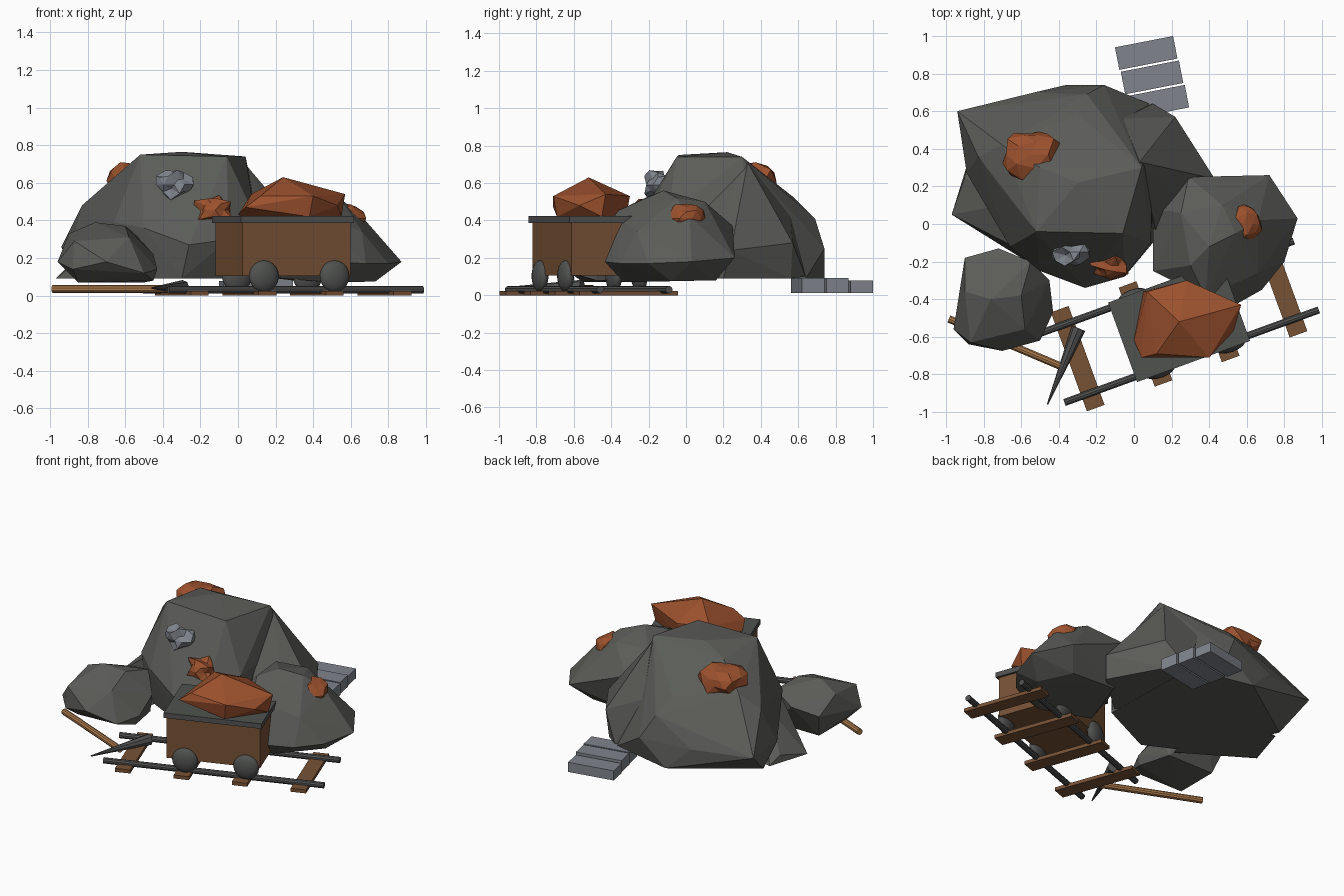
import bpy, bmesh, math, random
from mathutils import Vector, Matrix, Euler

default_cube = bpy.data.objects.get("Cube")
if default_cube:
    bpy.data.objects.remove(default_cube, do_unlink=True)
random.seed(4)


def make_material(name, red, green, blue):
    material = bpy.data.materials.new(name)
    material.use_nodes = True
    colour = (red, green, blue, 1)
    material.diffuse_color = colour
    material.node_tree.nodes["Principled BSDF"].inputs["Base Color"].default_value = colour
    return material


stone = make_material("grey stone", .105, .108, .098)
iron = make_material("dark iron", .08, .084, .08)
timber = make_material("brown timber", .185, .084, .036)
handle_wood = make_material("pale handle wood", .4, .19, .07)
copper = make_material("orange ore", .33, .082, .027)
silver = make_material("blue grey metal", .215, .235, .265)


def finish(name, bm, material, matrix=None):
    """Turn a bmesh into a named object with one material."""
    if matrix:
        bm.transform(matrix)
    bmesh.ops.recalc_face_normals(bm, faces=bm.faces[:])
    mesh = bpy.data.meshes.new(name)
    bm.to_mesh(mesh)
    bm.free()
    mesh.materials.append(material)
    obj = bpy.data.objects.new(name, mesh)
    bpy.context.collection.objects.link(obj)
    return obj


def hull(name, points, material):
    """Faceted boulder stretched around a few corner points."""
    bm = bmesh.new()
    for point in points:
        bm.verts.new(point)
    result = bmesh.ops.convex_hull(bm, input=bm.verts[:])
    loose = [v for v in result["geom_interior"] if isinstance(v, bmesh.types.BMVert)]
    bmesh.ops.delete(bm, geom=loose, context="VERTS")
    return finish(name, bm, material)


def box(name, centre, size, material, frame=Matrix()):
    bm = bmesh.new()
    bmesh.ops.create_cube(bm, size=1)
    place = Matrix.Translation(centre) @ Matrix.Diagonal((*size, 1))
    return finish(name, bm, material, frame @ place)


def rod(name, start, end, radius_start, radius_end, material, sides=10):
    """Straight or tapered bar between two points."""
    start, end = Vector(start), Vector(end)
    direction = end - start
    bm = bmesh.new()
    bmesh.ops.create_cone(bm, cap_ends=True, segments=sides, radius1=radius_start,
                          radius2=radius_end, depth=direction.length)
    turn = direction.to_track_quat("Z", "Y").to_matrix().to_4x4()
    return finish(name, bm, material, Matrix.Translation((start + end) / 2) @ turn)


def nugget(name, centre, size, material, roughness):
    """Jagged ore lump."""
    bm = bmesh.new()
    bmesh.ops.create_icosphere(bm, subdivisions=2, radius=1)
    for vert in bm.verts:
        vert.co *= 1 + random.uniform(-roughness, roughness)
    return finish(name, bm, material, Matrix.Translation(centre) @ Matrix.Diagonal((*size, 1)))


# Boulders
hull("large_boulder", [
    (-.52, -.04, .75), (-.06, -.05, .74), (.04, .3, .74), (-.3, .22, .765), (-.5, .3, .72),
    (-.68, .15, .6), (-.7, .42, .58), (-.83, .36, .48), (-.94, .6, .26), (-.3, .58, .52),
    (-.25, .69, .41), (.1, .33, .45), (.09, -.1, .42), (-.05, -.28, .3), (-.26, -.34, .27),
    (-.5, -.25, .36), (-.66, -.12, .39), (-.16, .74, .25), (-.53, .7, .25), (-.87, .39, .09),
    (-.89, .27, .24), (-.36, .74, .09), (.08, .64, .09), (.1, -.1, .09), (-.3, -.29, .09),
    (-.62, -.13, .09)], stone)
hull("boulder_spur", [
    (-.97, .05, .09), (-.9, .25, .14), (-.88, .34, .09), (-.66, -.11, .34), (-.7, .1, .36),
    (-.52, -.23, .09), (-.5, .2, .1)], stone)
hull("rear_boulder", [
    (.22, .57, .28), (.43, .24, .24), (.1, .64, .1), (.2, .56, .09), (.4, .2, .09),
    (-.06, .56, .42), (.03, .33, .71), (.08, .1, .46), (.26, .12, .32), (.12, -.05, .3),
    (.12, -.05, .09), (-.3, .5, .1)], stone)
hull("side_boulder", [
    (.4, -.12, .56), (.54, -.05, .52), (.3, -.22, .52), (.47, .1, .5), (.25, .06, .5),
    (.66, .02, .42), (.29, .25, .37), (.72, .26, .2), (.87, .03, .18), (.8, -.2, .17),
    (.66, -.26, .34), (.68, -.35, .17), (.52, -.44, .18), (.38, -.39, .44), (.1, -.25, .3),
    (.1, .08, .3), (.14, -.25, .1), (.5, -.33, .07), (.73, -.08, .075), (.62, .14, .08),
    (.3, .16, .08)], stone)
hull("small_boulder", [
    (-.9, -.18, .24), (-.72, -.13, .28), (-.55, -.2, .33), (-.76, -.4, .39), (-.6, -.38, .37),
    (-.9, -.36, .33), (-.96, -.56, .18), (-.87, -.63, .29), (-.58, -.56, .31),
    (-.45, -.3, .22), (-.43, -.47, .14), (-.5, -.62, .12), (-.7, -.675, .18),
    (-.88, -.64, .14), (-.85, -.55, .07), (-.45, -.48, .08), (-.5, -.25, .07),
    (-.85, -.25, .07)], stone)

# Ore lumps set into the boulders
nugget("rear_ore", (-.55, .37, .61), (.15, .14, .1), copper, .25)
nugget("side_ore", (.585, 0, .41), (.095, .105, .08), copper, .1)
nugget("front_ore", (-.12, -.22, .455), (.1, .07, .075), copper, .3)
nugget("silver_ore", (-.34, -.15, .59), (.085, .07, .07), silver, .35)

# Track frame: local x runs along the rails
frame = Matrix.Translation((.24, -.52, 0)) @ Matrix.Rotation(math.radians(20), 4, "Z")
for side in (-1, 1):
    rod("rail", frame @ Vector((-.72, side * .195, .03)),
        frame @ Vector((.72, side * .195, .03)), .02, .02, iron)
for along in (-.574, -.19, .19, .574):
    box("sleeper", (along, 0, .012), (.1, .56, .024), timber, frame)

# Mine cart
box("cart_body", (0, 0, .25), (.61, .42, .29), timber, frame)
box("cart_rim", (0, 0, .405), (.64, .45, .035), iron, frame)
for along in (-.185, .215):
    for side in (-.21, .21):
        bm = bmesh.new()
        bmesh.ops.create_uvsphere(bm, u_segments=16, v_segments=10, radius=.084)
        place = Matrix.Translation((along, side, .103)) @ Matrix.Diagonal((1, .45, 1, 1))
        wheel = finish("wheel", bm, iron, frame @ place)
        for face in wheel.data.polygons:
            face.use_smooth = True
hull("cart_ore", [
    (.24, -.52, .63), (.04, -.71, .47), (0, -.62, .43), (.07, -.36, .54), (.28, -.3, .53),
    (.57, -.43, .54), (.53, -.57, .48), (.4, -.71, .53), (.12, -.69, .53), (.03, -.6, .42),
    (.38, -.69, .42), (.55, -.45, .42), (.28, -.32, .42), (.05, -.36, .42)], copper)

# Pickaxe lying on the ground
rod("pickaxe_handle", (-.985, -.505, .035), (-.37, -.765, .035), .021, .021, handle_wood)
rod("pickaxe_head", (-.295, -.555, .045), (-.46, -.96, .04), .038, .004, iron, 8)

# Row of metal ingots, the rearmost slightly thinner
for step, height in enumerate((.067, .08, .08)):
    centre = Vector((.065, .91, .012 + height / 2)) + step * Vector((.031, -.13, 0))
    turn = Matrix.Translation(centre) @ Euler((0, 0, math.radians(11))).to_matrix().to_4x4()
    box("ingot", (0, 0, 0), (.315, .122, height), silver, turn)
